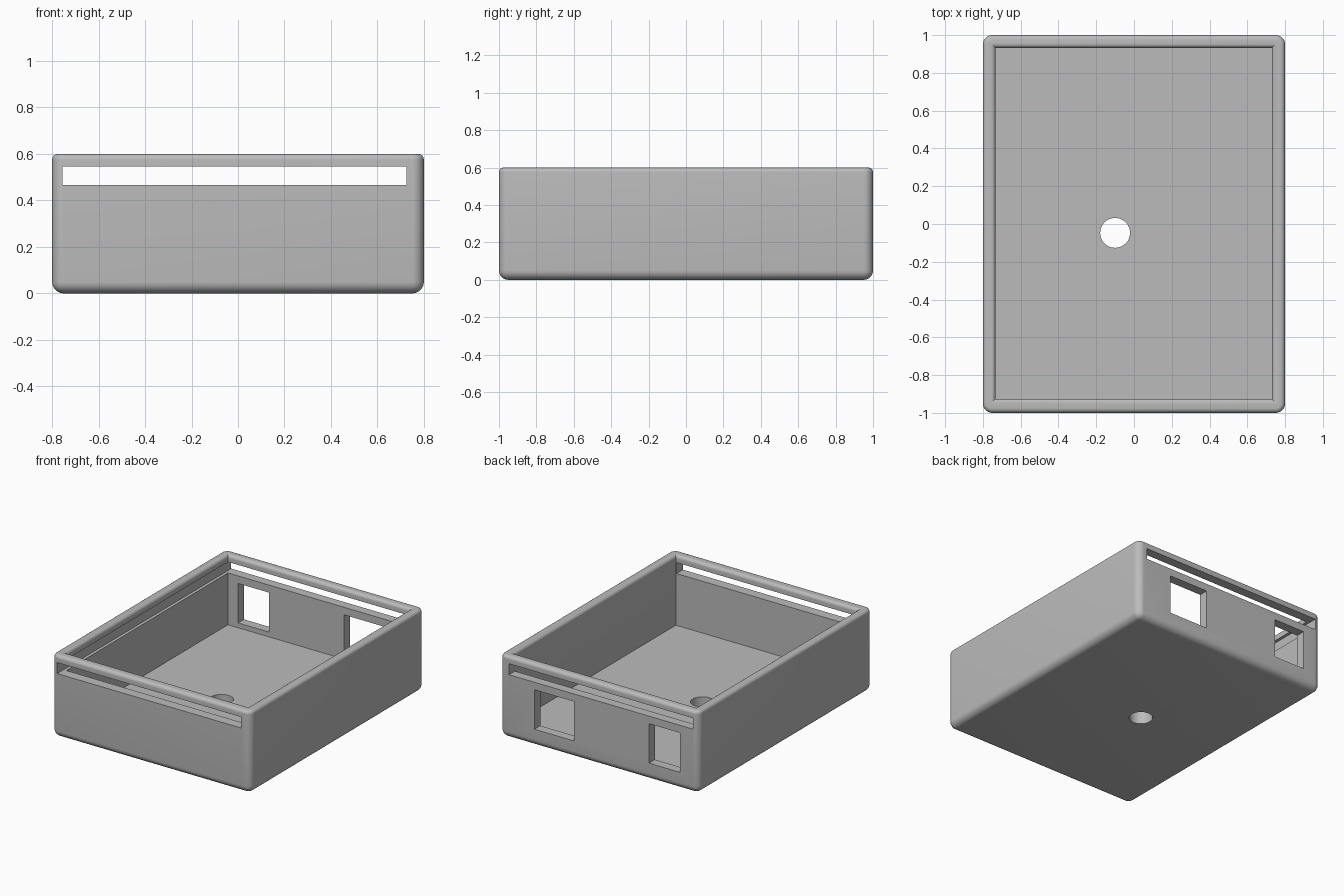
import bpy, bmesh, math

if "Cube" in bpy.data.objects:
    bpy.data.objects.remove(bpy.data.objects["Cube"])

grey = bpy.data.materials.new("plain grey")
grey.diffuse_color = (0.5, 0.5, 0.5, 1)
grey.use_nodes = True
grey.node_tree.nodes["Principled BSDF"].inputs["Base Color"].default_value = grey.diffuse_color


def finish(name, bm):
    bmesh.ops.recalc_face_normals(bm, faces=bm.faces)
    me = bpy.data.meshes.new(name)
    bm.to_mesh(me)
    bm.free()
    ob = bpy.data.objects.new(name, me)
    bpy.context.collection.objects.link(ob)
    me.materials.append(grey)
    return ob


def block(bm, x0, x1, y0, y1, z0, z1):
    vs = bmesh.ops.create_cube(bm, size=1)["verts"]
    for v in vs:
        v.co = (x1 if v.co.x > 0 else x0, y1 if v.co.y > 0 else y0, z1 if v.co.z > 0 else z0)


def block_cutter(name, *size):
    bm = bmesh.new()
    block(bm, *size)
    return finish(name, bm)


# Solid body with rounded sides, bottom and rim
H, RIM = 0.6, 0.025
bm = bmesh.new()
block(bm, -0.8, 0.8, -1, 1, 0, H)
edges = [e for e in bm.edges if any(v.co.z < 0.1 for v in e.verts)]
bmesh.ops.bevel(bm, geom=edges, offset=0.05, segments=8, profile=0.5, affect="EDGES")
edges = [e for e in bm.edges if all(v.co.z > H - 0.001 for v in e.verts)]
bmesh.ops.bevel(bm, geom=edges, offset=RIM, segments=6, profile=0.5, affect="EDGES")
body = finish("tray_body", bm)

# Cavity cutter that flares at the top to round the inner rim
bm = bmesh.new()
levels = [(0.09, 0)]
for i in range(7):
    a = math.pi / 2 * i / 6
    levels.append((H - RIM + RIM * math.sin(a), RIM * (1 - math.cos(a))))
levels.append((H + 0.1, RIM))
rings = []
for z, g in levels:
    x0, x1, y0, y1 = -0.733 - g, 0.73 + g, -0.926 - g, 0.932 + g
    rings.append([bm.verts.new((x, y, z)) for x, y in ((x0, y0), (x1, y0), (x1, y1), (x0, y1))])
for lo, hi in zip(rings, rings[1:]):
    for i in range(4):
        j = (i + 1) % 4
        bm.faces.new((lo[i], lo[j], hi[j], hi[i]))
bm.faces.new(rings[0])
bm.faces.new(rings[-1])
cutters = [finish("cavity_cutter", bm)]

# Lid slot through both ends, and the two ports in the back wall
cutters.append(block_cutter("lid_slot_cutter", -0.755, 0.725, -1.2, 1.2, 0.467, 0.547))
cutters.append(block_cutter("wide_port_cutter", 0.2, 0.52, 0.85, 1.2, 0.125, 0.412))
cutters.append(block_cutter("narrow_port_cutter", -0.652, -0.402, 0.85, 1.2, 0.125, 0.412))

# Round hole in the floor
bm = bmesh.new()
bmesh.ops.create_cone(bm, cap_ends=True, segments=48, radius1=0.079, radius2=0.079, depth=0.4)
bmesh.ops.translate(bm, verts=bm.verts, vec=(-0.1, -0.047, 0.05))
cutters.append(finish("floor_hole_cutter", bm))

# Cut everything out of the body
bpy.context.view_layer.objects.active = body
body.select_set(True)
for c in cutters:
    mod = body.modifiers.new(c.name, "BOOLEAN")
    mod.operation = "DIFFERENCE"
    mod.solver = "EXACT"
    mod.object = c
    bpy.ops.object.modifier_apply(modifier=mod.name)
    c.hide_render = True
    c.hide_viewport = True

bpy.ops.object.shade_smooth_by_angle(angle=math.radians(30))
